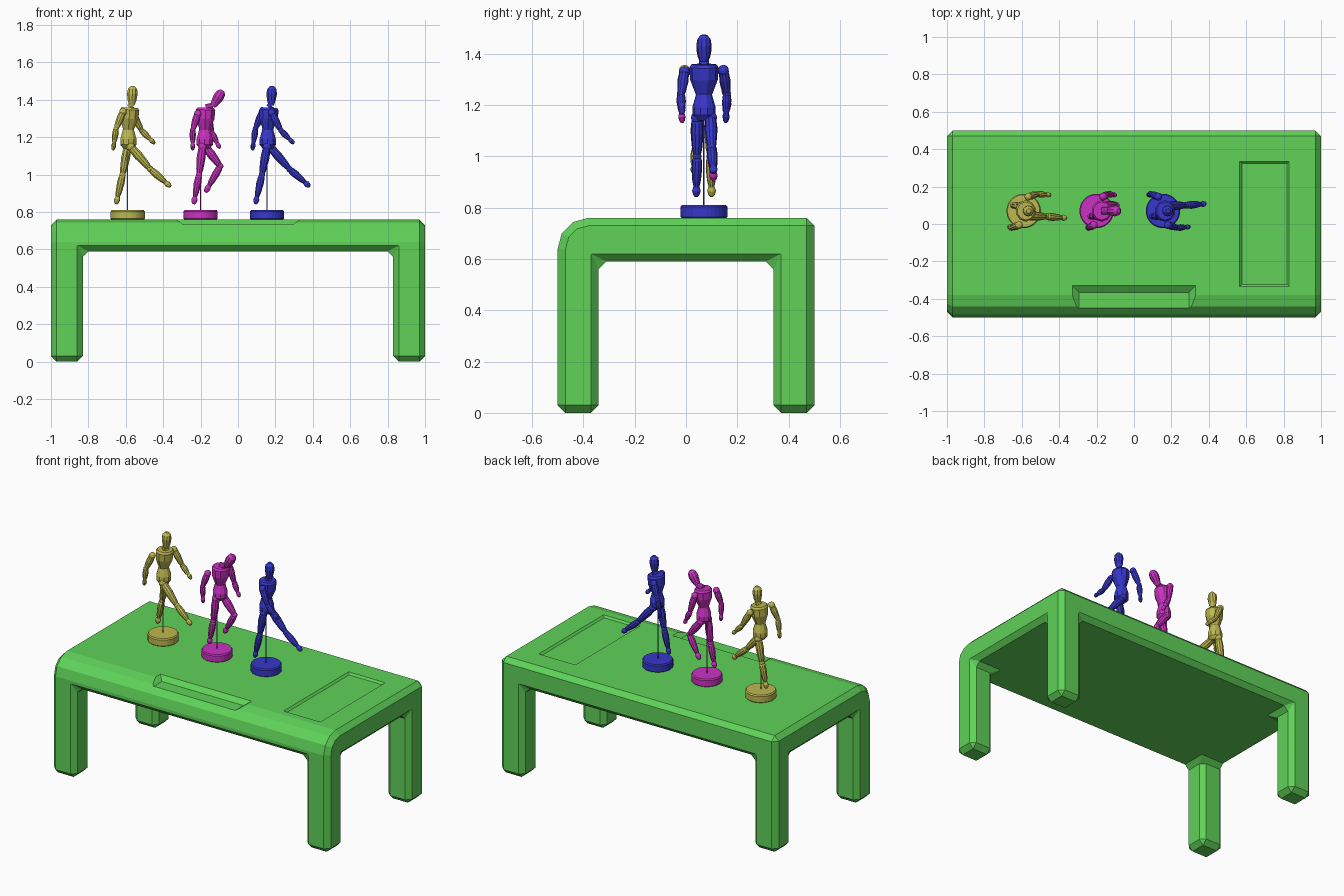
import bpy
import bmesh
import math
from mathutils import Vector

cube = bpy.data.objects.get("Cube")
if cube:
    bpy.data.objects.remove(cube)


def material(name, rgb):
    m = bpy.data.materials.new(name)
    m.use_nodes = True
    m.diffuse_color = (*rgb, 1)
    m.node_tree.nodes["Principled BSDF"].inputs["Base Color"].default_value = (*rgb, 1)
    return m


def add_object(name, bm, mat=None):
    bmesh.ops.recalc_face_normals(bm, faces=bm.faces)
    mesh = bpy.data.meshes.new(name)
    bm.to_mesh(mesh)
    bm.free()
    if mat:
        mesh.materials.append(mat)
    obj = bpy.data.objects.new(name, mesh)
    bpy.context.collection.objects.link(obj)
    return obj


def turned(name, a, b, r, profile, mat, sides=10, wide=1.0):
    """Turned part from a to b; profile holds (fraction along, fraction of r)."""
    a, b = Vector(a), Vector(b)
    d = (b - a).normalized()
    u = Vector((0, 1, 0)).cross(d).normalized()
    v = d.cross(u)
    bm = bmesh.new()
    rings = []
    for t, k in profile:
        ring = []
        for i in range(sides):
            ang = math.tau * (i + 0.5) / sides
            ring.append(bm.verts.new(a.lerp(b, t) + r * k * (u * math.cos(ang) + v * wide * math.sin(ang))))
        rings.append(ring)
    for lo, hi in zip(rings, rings[1:]):
        for i in range(sides):
            j = (i + 1) % sides
            bm.faces.new((lo[i], lo[j], hi[j], hi[i]))
    bm.faces.new(rings[0])
    bm.faces.new(rings[-1])
    return add_object(name, bm, mat)


def ball(name, centre, r, mat):
    bm = bmesh.new()
    bmesh.ops.create_uvsphere(bm, u_segments=10, v_segments=6, radius=r)
    bmesh.ops.translate(bm, vec=centre, verts=bm.verts)
    return add_object(name, bm, mat)


green = material("table green", (0.115, 0.645, 0.098))
yellow = material("olive yellow", (0.51, 0.48, 0.08))
magenta = material("magenta", (0.6, 0.032, 0.54))
blue = material("deep blue", (0.038, 0.038, 0.6))

# Table: slab with the legs pulled down from its corner cells
LEG_X, LEG_Y, UNDER, TOP = 0.83, 0.34, 0.59, 0.76
bm = bmesh.new()
bmesh.ops.create_cube(bm, size=1)
for v in bm.verts:
    v.co = (v.co.x * 2, v.co.y, TOP if v.co.z > 0 else UNDER)
for axis, pos in ((0, LEG_X), (1, LEG_Y)):
    for s in (-1, 1):
        co, no = Vector(), Vector()
        co[axis], no[axis] = s * pos, 1
        bmesh.ops.bisect_plane(bm, geom=bm.verts[:] + bm.edges[:] + bm.faces[:], plane_co=co, plane_no=no)
bm.normal_update()
corners = []
for f in bm.faces:
    c = f.calc_center_median()
    if f.normal.z < -0.9 and abs(c.x) > LEG_X and abs(c.y) > LEG_Y:
        corners.append(f)
feet = bmesh.ops.extrude_discrete_faces(bm, faces=corners)["faces"]
for f in feet:
    for v in f.verts:
        v.co.z = 0
bmesh.ops.remove_doubles(bm, verts=bm.verts, dist=1e-5)
bmesh.ops.dissolve_limit(bm, angle_limit=0.02, verts=bm.verts, edges=bm.edges)
# Wide rounding along the front edge
front = [e for e in bm.edges if all(v.co.y < -0.49 and v.co.z > 0.75 for v in e.verts)]
bmesh.ops.bevel(bm, geom=front, offset=0.12, segments=3, profile=0.5, affect='EDGES')
table = add_object("table", bm, green)
bev = table.modifiers.new("chamfer", 'BEVEL')
bev.width = 0.03
bev.segments = 1
bev.limit_method = 'ANGLE'
bev.angle_limit = math.radians(40)
bev.use_clamp_overlap = False


def recess(name, x0, x1, y0, y1, z0, z1, flare):
    """Flared cutter that sinks a sloped-wall tray into the table."""
    bm = bmesh.new()
    bmesh.ops.create_cube(bm, size=1)
    for v in bm.verts:
        f = flare if v.co.z > 0 else 0
        v.co = (x1 + f if v.co.x > 0 else x0 - f,
                y1 + f if v.co.y > 0 else y0 - f,
                z1 if v.co.z > 0 else z0)
    cutter = add_object(name, bm, green)
    cutter.hide_render = True
    cutter.hide_viewport = True
    cutter.display_type = 'WIRE'
    mod = table.modifiers.new(name, 'BOOLEAN')
    mod.operation = 'DIFFERENCE'
    mod.solver = 'EXACT'
    mod.object = cutter


recess("pencil_tray_cutter", -0.295, 0.295, -0.5, -0.365, 0.735, 0.785, 0.07)
recess("side_pad_cutter", 0.577, 0.818, -0.323, 0.323, 0.748, 0.772, 0.024)

# Profiles of the turned figure parts
LIMB = ((0, 0.6), (0.12, 0.9), (0.4, 1), (0.8, 0.8), (1, 0.55))
TIP = ((0, 0.7), (0.4, 1), (0.8, 0.75), (1, 0.35))
HEAD = ((0, 0.5), (0.25, 0.8), (0.6, 1), (0.85, 0.85), (1, 0.4))
CHEST = ((0, 0.55), (0.5, 0.95), (0.9, 1), (1, 0.85))
PELVIS = ((0, 0.6), (0.2, 0.95), (0.5, 0.95), (1, 0.65))
DISC = ((0, 0.94), (0.12, 1), (0.85, 1), (1, 0.94))
ROD = ((0, 1), (1, 1))


def figure(label, mat, x, side, pose):
    """Jointed figure facing +x; poses are (x, z) points, side = -1 puts the first arm at -y."""
    Y = 0.07

    def at(p, y=0.0):
        return Vector((x + p[0], Y + side * y, p[1]))

    def part(name, a, b, r, profile, **kw):
        turned(label + "_" + name, a, b, r, profile, mat, **kw)

    part("base", at((0, TOP - 0.002)), at((0, 0.81)), 0.092, DISC, sides=32)
    part("support_rod", at((0, 0.8)), at((0, 1.16)), 0.003, ROD, sides=6)
    waist = pose["waist"]
    part("pelvis", at((waist[0], 1.14)), at(waist), 0.048, PELVIS)
    ball(label + "_waist", at(waist), 0.032, mat)
    part("chest", at(waist), at(pose["chest"]), 0.054, CHEST, wide=1.06)
    part("neck", at(pose["chest"]), at(pose["chin"]), 0.02, ROD)
    part("head", at(pose["chin"]), at(pose["crown"]), 0.03, HEAD)
    # Arms and legs: three joints each, with the hand or foot as the last stretch
    limbs = (
        ("first_arm", 1, (0.076, 0.09, 0.085), (0.021, 0.018, 0.014), 0.65),
        ("second_arm", -1, (0.076, 0.09, 0.085), (0.021, 0.018, 0.014), 0.65),
        ("standing_leg", 1, (0.026, 0.027, 0.03), (0.025, 0.021, 0.017), 0.75),
        ("raised_leg", -1, (0.026, 0.03, 0.038), (0.025, 0.021, 0.017), 0.75),
    )
    for name, s, ys, radii, split in limbs:
        root, mid, end = (at(p, s * y) for p, y in zip(pose[name], ys))
        cuff = mid.lerp(end, split)
        part(name + "_upper", root, mid, radii[0], LIMB)
        part(name + "_lower", mid, cuff, radii[1], LIMB)
        part(name + "_end", cuff, end, radii[2], TIP)
        ball(label + "_" + name + "_root_joint", root, radii[0], mat)
        ball(label + "_" + name + "_middle_joint", mid, radii[1] * 0.85, mat)


stride = {
    "waist": (0.004, 1.24), "chest": (0.012, 1.358), "chin": (0.022, 1.37), "crown": (0.027, 1.473),
    "first_arm": ((0.025, 1.33), (0.075, 1.235), (0.145, 1.165)),
    "second_arm": ((-0.025, 1.335), (-0.062, 1.245), (-0.078, 1.13)),
    "standing_leg": ((0.0, 1.15), (-0.027, 1.0), (-0.062, 0.842)),
    "raised_leg": ((0.015, 1.15), (0.12, 1.03), (0.23, 0.935)),
}
lean = {
    "waist": (0.022, 1.24), "chest": (0.028, 1.358), "chin": (0.065, 1.365), "crown": (0.118, 1.45),
    "first_arm": ((-0.015, 1.325), (-0.042, 1.24), (-0.042, 1.13)),
    "second_arm": ((0.035, 1.335), (0.06, 1.225), (0.103, 1.14)),
    "standing_leg": ((0.01, 1.15), (-0.008, 1.0), (-0.037, 0.842)),
    "raised_leg": ((0.025, 1.15), (0.105, 1.045), (0.025, 0.905)),
}

figure("yellow_figure", yellow, -0.59, 1, stride)
figure("magenta_figure", magenta, -0.2, -1, lean)
figure("blue_figure", blue, 0.155, -1, stride)
